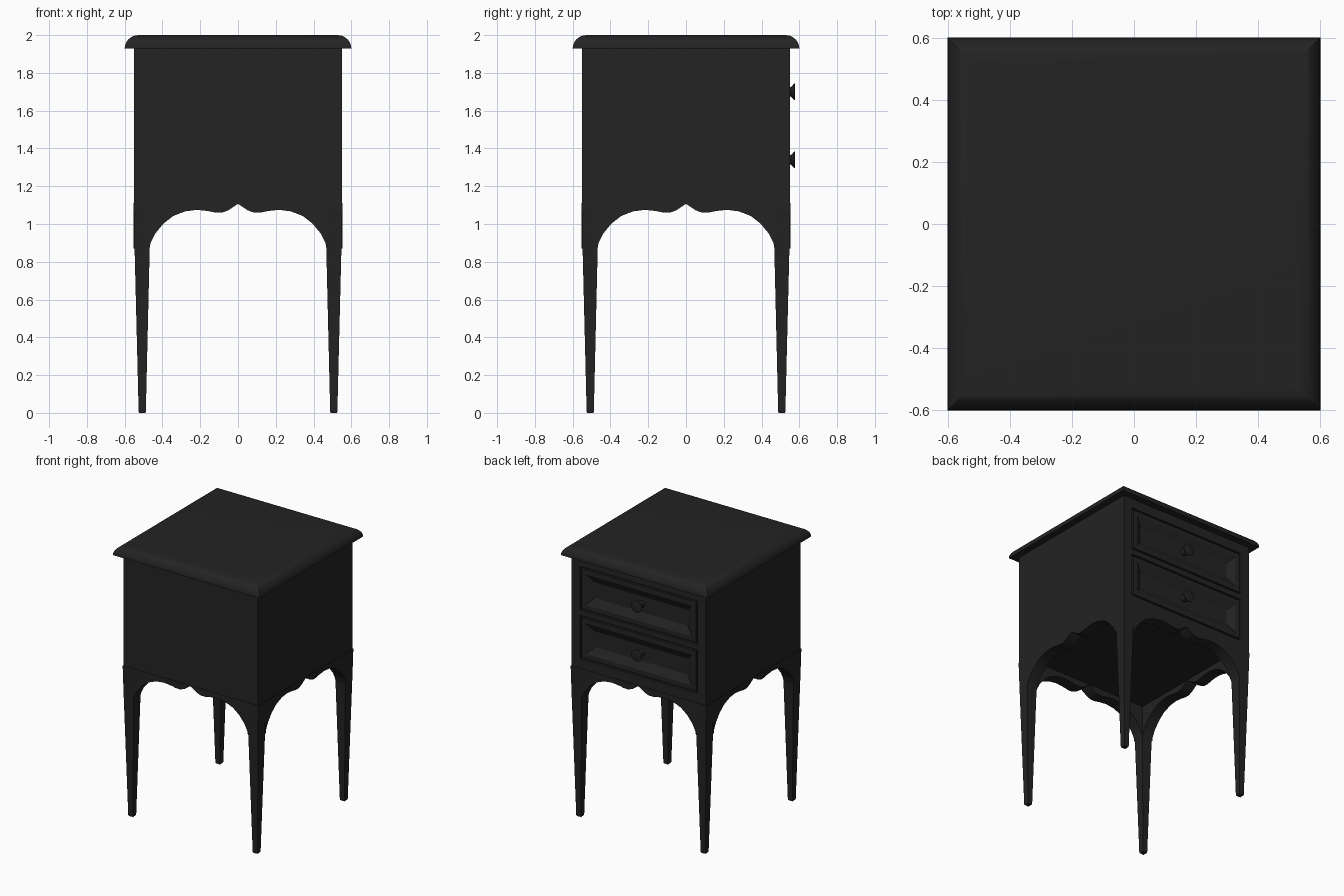
import bpy, bmesh, math
from mathutils import Matrix, Vector

cube = bpy.data.objects.get("Cube")
if cube:
    bpy.data.objects.remove(cube, do_unlink=True)

# Single dark paint
paint = bpy.data.materials.new("black paint")
paint.use_nodes = True
colour = (0.017, 0.017, 0.017, 1)
paint.diffuse_color = colour
paint.node_tree.nodes["Principled BSDF"].inputs["Base Color"].default_value = colour


def finish(name, bm, smooth=None):
    bmesh.ops.recalc_face_normals(bm, faces=bm.faces[:])
    mesh = bpy.data.meshes.new(name)
    bm.to_mesh(mesh)
    bm.free()
    mesh.materials.append(paint)
    obj = bpy.data.objects.new(name, mesh)
    bpy.context.collection.objects.link(obj)
    if smooth:
        bpy.ops.object.select_all(action='DESELECT')
        obj.select_set(True)
        bpy.context.view_layer.objects.active = obj
        bpy.ops.object.shade_smooth_by_angle(angle=math.radians(smooth))
    return obj


def loft(bm, rings):
    """Skin a list of equal-length point rings and cap both ends."""
    loops = [[bm.verts.new(p) for p in ring] for ring in rings]
    n = len(loops[0])
    for a, b in zip(loops, loops[1:]):
        for i in range(n):
            j = (i + 1) % n
            bm.faces.new((a[i], a[j], b[j], b[i]))
    bm.faces.new(loops[0][::-1])
    bm.faces.new(loops[-1])


def square(x0, x1, y0, y1, z):
    return [(x0, y0, z), (x1, y0, z), (x1, y1, z), (x0, y1, z)]


BODY, BOTTOM, TOP = 0.55, 1.11, 1.93
OUTER, INNER = 0.553, 0.468
DRAWERS = {"upper": 1.70, "lower": 1.34}
DRAWER_W, DRAWER_H = 0.48, 0.16

# Cabinet body with two drawer fronts cut into the +y side
bm = bmesh.new()
loft(bm, [square(-BODY, BODY, -BODY, BODY, z) for z in (BOTTOM, TOP)])
bmesh.ops.recalc_face_normals(bm, faces=bm.faces[:])


def cut_front(point, normal):
    front = [f for f in bm.faces if f.normal.y > 0.9]
    geom = front + list({e for f in front for e in f.edges}) + list({v for f in front for v in f.verts})
    bmesh.ops.bisect_plane(bm, geom=geom, plane_co=point, plane_no=normal)


for x in (-DRAWER_W, DRAWER_W):
    cut_front((x, 0, 0), (1, 0, 0))
for z in DRAWERS.values():
    for s in (-1, 1):
        cut_front((0, 0, z + s * DRAWER_H), (0, 0, 1))
bm.normal_update()
fronts = []
for f in bm.faces:
    c = f.calc_center_median()
    if f.normal.y > 0.9 and abs(c.x) < 0.1 and any(abs(c.z - z) < 0.05 for z in DRAWERS.values()):
        fronts.append(f)
# groove wall, groove floor, drawer edge, flat rim, sloped recess
for thickness, depth in ((0.001, -0.015), (0.010, 0), (0.001, 0.015), (0.035, 0), (0.055, -0.03)):
    bmesh.ops.inset_individual(bm, faces=fronts, thickness=thickness, depth=depth, use_even_offset=True)
finish("cabinet_body", bm)

# Table top with a quarter-round edge
bm = bmesh.new()
rings = []
for i in range(9):
    a = math.radians(90 * i / 8)
    r = 0.525 + 0.075 * math.cos(a)
    rings.append(square(-r, r, -r, r, TOP + 0.07 * math.sin(a)))
loft(bm, rings)
finish("table_top", bm, 30)

# Turned knobs, flaring outwards
for name, z in DRAWERS.items():
    bm = bmesh.new()
    profile = [(0.026, 0.515), (0.026, 0.556), (0.030, 0.561), (0.043, 0.572), (0.043, 0.576), (0.037, 0.578)]
    loft(bm, [[(r * math.cos(t * math.tau / 24), y, z + r * math.sin(t * math.tau / 24))
               for t in range(24)] for r, y in profile])
    finish(name + "_knob", bm, 35)

# Tapered square legs
for sx, side in ((1, "left"), (-1, "right")):
    for sy, end in ((-1, "front"), (1, "back")):
        bm = bmesh.new()
        loft(bm, [square(sx * a, sx * b, sy * a, sy * b, z) for a, b, z in
                  ((0.491, 0.523, 0), (0.488, 0.526, 0.006), (0.467, 0.548, 0.89), (INNER, OUTER, BOTTOM))])
        finish(f"{end}_{side}_leg", bm)

# Scalloped aprons between the legs
half = [(0.468, 0.87), (0.463, 0.90), (0.44, 0.947), (0.397, 1.0), (0.344, 1.042), (0.28, 1.067),
        (0.217, 1.075), (0.16, 1.069), (0.12, 1.061), (0.085, 1.060), (0.05, 1.073), (0.02, 1.093)]
edge = half + [(0, 1.107)] + [(-x, z) for x, z in reversed(half)]
for k, name in enumerate(("front", "left", "back", "right")):
    bm = bmesh.new()
    turn = Matrix.Rotation(k * math.pi / 2, 3, 'Z')
    for (xa, za), (xb, zb) in zip(edge, edge[1:]):
        # lower edge strip, outer face and inner face of each slice
        for quad in (((xa, -OUTER, za), (xb, -OUTER, zb), (xb, -INNER, zb), (xa, -INNER, za)),
                     ((xa, -OUTER, za), (xb, -OUTER, zb), (xb, -OUTER, BOTTOM), (xa, -OUTER, BOTTOM)),
                     ((xa, -INNER, za), (xb, -INNER, zb), (xb, -INNER, BOTTOM), (xa, -INNER, BOTTOM)),
                     ((xa, -OUTER, BOTTOM), (xb, -OUTER, BOTTOM), (xb, -INNER, BOTTOM), (xa, -INNER, BOTTOM))):
            bm.faces.new([bm.verts.new(turn @ Vector(p)) for p in quad])
    bmesh.ops.remove_doubles(bm, verts=bm.verts[:], dist=0.0001)
    finish(name + "_apron", bm, 35)
